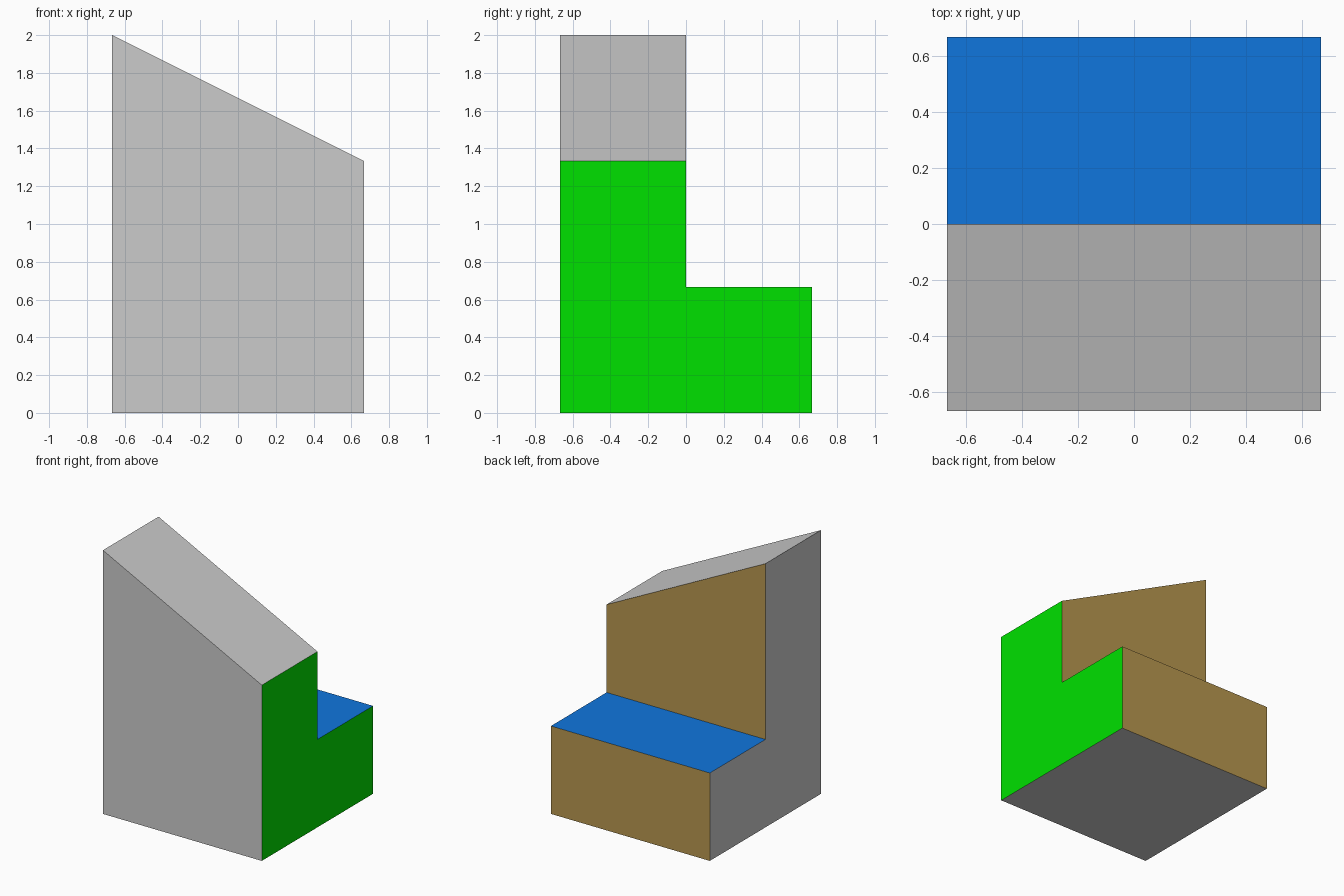
import bpy, bmesh
from mathutils import Vector

if "Cube" in bpy.data.objects:
    bpy.data.objects.remove(bpy.data.objects["Cube"])

H = 2 / 3  # half width, and height of the low step

# L-shaped side profile (y, z), swept along x
profile = [(-H, 0), (H, 0), (H, H), (0, H), (0, 3 * H), (-H, 3 * H)]
bm = bmesh.new()
side = bm.faces.new([bm.verts.new((-H, y, z)) for y, z in profile])
swept = bmesh.ops.extrude_face_region(bm, geom=[side], use_keep_orig=True)["geom"]
new_verts = [v for v in swept if isinstance(v, bmesh.types.BMVert)]
bmesh.ops.translate(bm, verts=new_verts, vec=(2 * H, 0, 0))

# Lower the right end of the tall part to slope its top
for v in bm.verts:
    if v.co.x > 0 and v.co.z > 1.9:
        v.co.z = 2 * H
bmesh.ops.recalc_face_normals(bm, faces=bm.faces[:])
bm.normal_update()

mesh = bpy.data.meshes.new("sloped_step_block")
block = bpy.data.objects.new("sloped_step_block", mesh)
bpy.context.collection.objects.link(block)

# Paint by facing direction: right green, flat top blue, back tan, rest plain
paints = [("green", (0.0, 0.75, 0.0), Vector((1, 0, 0))),
          ("blue", (0.005, 0.18, 0.73), Vector((0, 0, 1))),
          ("tan", (0.48, 0.31, 0.08), Vector((0, 1, 0)))]
mesh.materials.append(None)
for i, (name, rgb, direction) in enumerate(paints, 1):
    mat = bpy.data.materials.new(name)
    mat.diffuse_color = (*rgb, 1)
    mat.use_nodes = True
    mat.node_tree.nodes["Principled BSDF"].inputs["Base Color"].default_value = mat.diffuse_color
    mesh.materials.append(mat)
    for f in bm.faces:
        if f.normal.dot(direction) > 0.99:
            f.material_index = i

bm.to_mesh(mesh)
bm.free()
